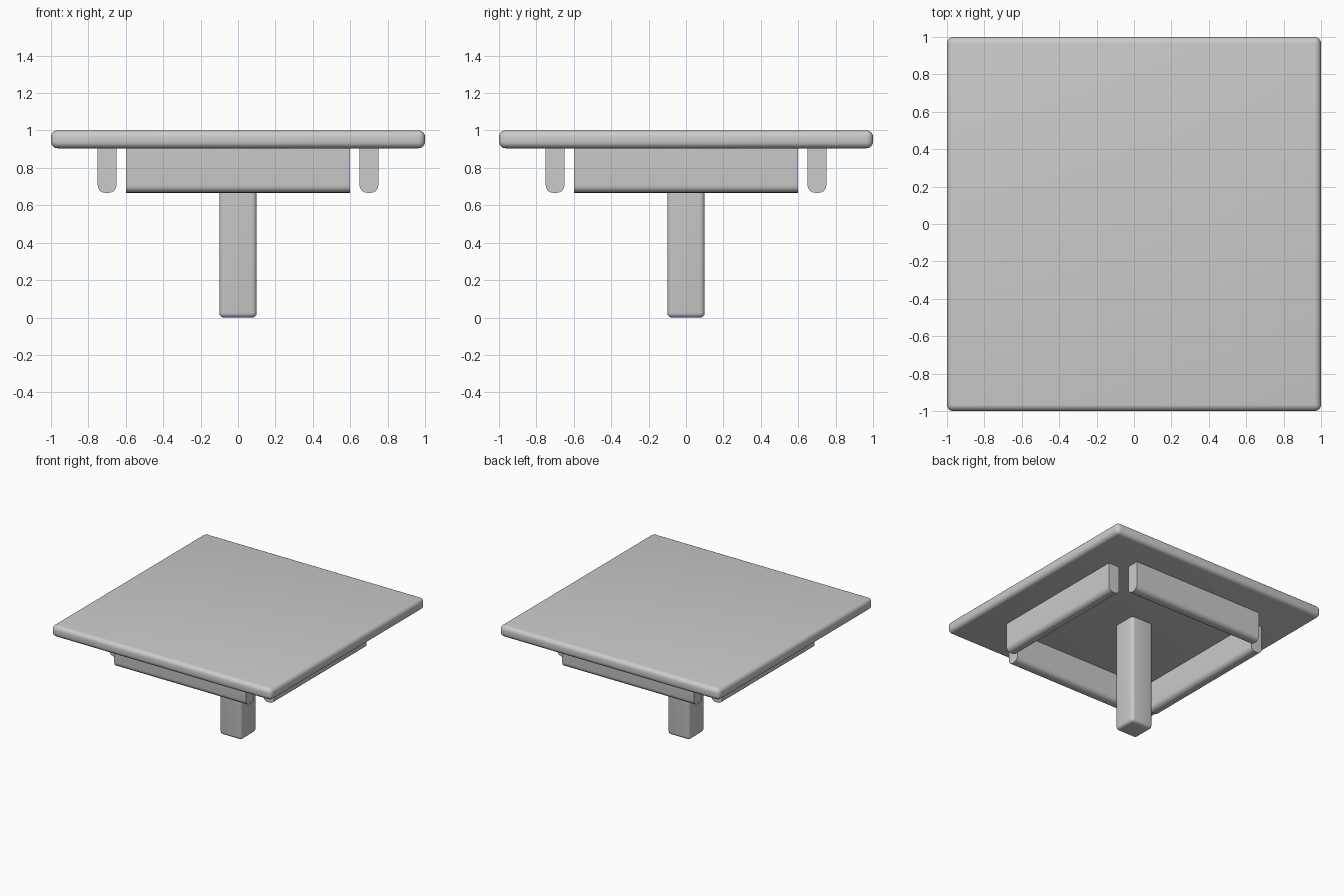
import bpy, bmesh, math

if "Cube" in bpy.data.objects:
    bpy.data.objects.remove(bpy.data.objects["Cube"])


def box(name, lo, hi, radius, segments, pick):
    """Box between two corners, rounding the edges chosen by pick(a, b)."""
    bm = bmesh.new()
    bmesh.ops.create_cube(bm, size=1)
    for v in bm.verts:
        v.co = [lo[i] + (v.co[i] + 0.5) * (hi[i] - lo[i]) for i in range(3)]
    edges = [e for e in bm.edges if pick(e.verts[0].co, e.verts[1].co)]
    bmesh.ops.bevel(bm, geom=edges, offset=radius, segments=segments,
                    profile=0.5, affect='EDGES', clamp_overlap=True)
    mesh = bpy.data.meshes.new(name)
    bm.to_mesh(mesh)
    bm.free()
    ob = bpy.data.objects.new(name, mesh)
    bpy.context.collection.objects.link(ob)
    bpy.ops.object.select_all(action='DESELECT')
    ob.select_set(True)
    bpy.context.view_layer.objects.active = ob
    bpy.ops.object.shade_smooth_by_angle(angle=math.radians(35))
    return ob


UNDER = 0.905   # underside of the top
APRON = 0.667   # lower edge of the aprons

# Square top, rounded on every edge
box("table_top", (-1, -1, UNDER), (1, 1, 1), 0.035, 5, lambda a, b: True)

# Central pedestal: rounded uprights and foot
box("pedestal_leg", (-0.1, -0.1, 0), (0.1, 0.1, UNDER), 0.025, 4,
    lambda a, b: min(a.z, b.z) < 0.01)

# Four aprons with rounded lower long edges and flat ends
for i, side in enumerate(("front", "right", "back", "left")):
    apron = box(side + "_apron", (-0.6, -0.75, APRON), (0.6, -0.65, UNDER),
                0.04, 5,
                lambda a, b: max(a.z, b.z) < APRON + 0.01 and abs(a.x - b.x) > 1)
    apron.rotation_euler.z = i * math.pi / 2
